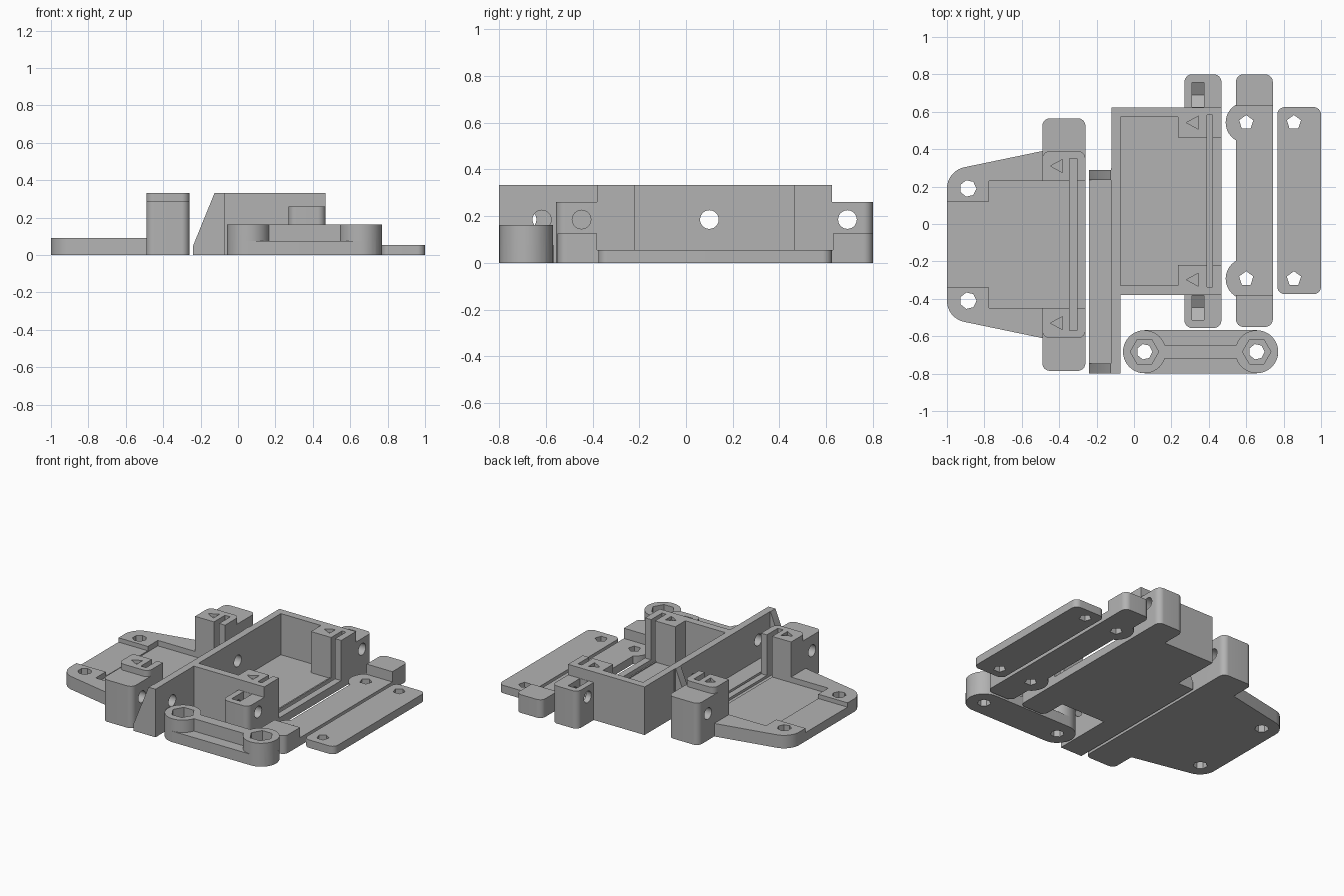
import bpy, bmesh, math
from mathutils import Vector

if "Cube" in bpy.data.objects:
    bpy.data.objects.remove(bpy.data.objects["Cube"], do_unlink=True)

grey = bpy.data.materials.new("plain grey")
grey.use_nodes = True
grey.diffuse_color = (0.45, 0.45, 0.45, 1)
grey.node_tree.nodes["Principled BSDF"].inputs["Base Color"].default_value = (0.45, 0.45, 0.45, 1)


def prism(pts, a, b, axis="z"):
    """Extrude a 2D outline from a to b along an axis."""
    place = {"z": lambda u, v, w: (u, v, w),
             "x": lambda u, v, w: (w, u, v),
             "y": lambda u, v, w: (u, w, v)}[axis]
    bm = bmesh.new()
    low = [bm.verts.new(place(u, v, a)) for u, v in pts]
    high = [bm.verts.new(place(u, v, b)) for u, v in pts]
    bm.faces.new(low)
    bm.faces.new(high)
    n = len(pts)
    for i in range(n):
        j = (i + 1) % n
        bm.faces.new((low[i], low[j], high[j], high[i]))
    bmesh.ops.recalc_face_normals(bm, faces=bm.faces)
    mesh = bpy.data.meshes.new("solid")
    bm.to_mesh(mesh)
    bm.free()
    ob = bpy.data.objects.new("solid", mesh)
    bpy.context.scene.collection.objects.link(ob)
    return ob


def fillet(corners, steps=8):
    """Outline from (x, y, radius) corners."""
    out = []
    for i, (x, y, r) in enumerate(corners):
        p = Vector((x, y))
        if r == 0:
            out.append((x, y))
            continue
        d1 = (Vector(corners[i - 1][:2]) - p).normalized()
        d2 = (Vector(corners[(i + 1) % len(corners)][:2]) - p).normalized()
        half = d1.angle(d2) / 2
        c = p + (d1 + d2).normalized() * r / math.sin(half)
        t = r / math.tan(half)
        s, e = p + d1 * t - c, p + d2 * t - c
        for k in range(steps + 1):
            out.append(tuple(c + s.lerp(e, k / steps).normalized() * r))
    return out


def rect(x0, x1, y0, y1, low=0, high=0):
    """Rectangle with separate radii for its low-y and high-y corners."""
    y0, y1 = min(y0, y1), max(y0, y1)
    return fillet([(x0, y0, low), (x1, y0, low), (x1, y1, high), (x0, y1, high)])


def end_rect(x0, x1, mid, s, near, far, r=0.04):
    """Rectangle on one side of a centre line, rounded at its far end."""
    return rect(x0, x1, mid + s * near, mid + s * far,
                r if s < 0 else 0, r if s > 0 else 0)


def ngon(x, y, r, n, turn=0.0):
    return [(x + r * math.cos(turn + math.tau * i / n),
             y + r * math.sin(turn + math.tau * i / n)) for i in range(n)]


def arrow(x, y):
    return [(x, y), (x + 0.065, y - 0.035), (x + 0.065, y + 0.035)]


def build(name, adds, cuts):
    """Fuse the solids, subtract the cutters, and finish the part."""
    ob = adds[0]
    ob.name = name
    tools = [(t, "UNION") for t in adds[1:]] + [(t, "DIFFERENCE") for t in cuts]
    for tool, op in tools:
        tool.hide_render = True
        m = ob.modifiers.new(op, "BOOLEAN")
        m.operation, m.object, m.solver = op, tool, "EXACT"
    dg = bpy.context.evaluated_depsgraph_get()
    mesh = bpy.data.meshes.new_from_object(ob.evaluated_get(dg))
    ob.modifiers.clear()
    ob.data = mesh
    mesh.name = name
    for tool, _ in tools:
        bpy.data.objects.remove(tool, do_unlink=True)
    mesh.materials.clear()
    mesh.materials.append(grey)
    bpy.ops.object.select_all(action="DESELECT")
    ob.select_set(True)
    bpy.context.view_layer.objects.active = ob
    bpy.ops.object.shade_smooth_by_angle(angle=math.radians(25))


SIDES = (-1, 1)
BORE = 0.185   # height of the sideways bolt holes

# Bracket plate with two towers and bolt ears
mid = -0.11
adds = [prism(fillet([(-1, mid - 0.394, 0.115), (-0.49, mid - 0.5, 0), (-0.26, mid - 0.48, 0),
                      (-0.26, mid + 0.48, 0), (-0.49, mid + 0.5, 0), (-1, mid + 0.394, 0.115)]), 0, 0.09)]
cuts = [prism(rect(-1.1, -0.77, mid - 0.23, mid + 0.23), 0.06, 0.2),
        prism(rect(-0.775, -0.2, mid - 0.34, mid + 0.34), 0.052, 0.6),
        prism(rect(-0.345, -0.305, mid - 0.46, mid + 0.46), 0.035, 0.6)]
for s in SIDES:
    adds += [prism(end_rect(-0.49, -0.26, mid, s, 0.33, 0.675), 0, 0.29),
             prism(end_rect(-0.49, -0.26, mid, s, 0.32, 0.5), 0, 0.333)]
    cuts += [prism(ngon(-0.887, mid + s * 0.30, 0.045, 7), -0.1, 0.3),
             prism(ngon(mid + s * 0.57, BORE, 0.04, 24), -0.6, -0.2, "x"),
             prism(arrow(-0.447, mid + s * 0.42), 0.31, 0.5)]
build("bracket_plate", adds, cuts)

# Open tray with long back wall, sloped gussets, corner posts and nut ears
mid = 0.122
adds = [prism(rect(-0.12, 0.467, mid - 0.502, mid + 0.502), 0, 0.333),
        prism(rect(-0.122, -0.072, -0.8, 0.3), 0, 0.333),
        prism(rect(-0.24, -0.1, -0.8, 0.29), 0, 0.05)]
for y in (-0.8, 0.235):
    adds.append(prism([(-0.24, 0), (-0.1, 0), (-0.1, 0.333), (-0.125, 0.333), (-0.24, 0.05)],
                      y, y + 0.055, "y"))
cuts = [prism(rect(-0.072, 0.6, mid - 0.34, mid + 0.34), 0.055, 0.6),
        prism(rect(-0.072, 0.235, mid - 0.45, mid + 0.45), 0.048, 0.6),
        prism(rect(0.2, 0.38, mid - 0.34, mid + 0.34), 0.048, 0.6),
        prism(rect(0.39, 0.42, mid - 0.46, mid + 0.46), 0.03, 0.6)]
for y in (-0.617, 0.1):
    cuts.append(prism(ngon(y, BORE, 0.04, 24), -0.3, 0, "x"))
for s in SIDES:
    y = mid + s * 0.569
    adds.append(prism(end_rect(0.27, 0.467, mid, s, 0.48, 0.678), 0, 0.26))
    cuts += [prism([(y - 0.065, 0.5), (y - 0.065, 0.147), (y, 0.109), (y + 0.065, 0.147), (y + 0.065, 0.5)],
                   0.31, 0.375, "x"),
             prism(ngon(y, BORE, 0.04, 24), 0.2, 0.6, "x"),
             prism(arrow(0.28, mid + s * 0.42), 0.31, 0.5)]
build("tray", adds, cuts)

# Clamp strip with side lobes and raised ends
mid = 0.125
adds = [prism(rect(0.545, 0.742, mid - 0.675, mid + 0.675, 0.04, 0.04), 0, 0.055)]
cuts = []
for s in SIDES:
    y = mid + s * 0.4175
    adds += [prism(ngon(0.6, y, 0.11, 32), 0, 0.055),
             prism(end_rect(0.545, 0.742, mid, s, 0.505, 0.675), 0, 0.126)]
    cuts.append(prism(ngon(0.6, y, 0.04, 5, math.pi / 2), -0.1, 0.3))
build("clamp_strip", adds, cuts)

# Flat cover strip
build("cover_strip",
      [prism(rect(0.766, 1, mid - 0.5, mid + 0.5, 0.04, 0.04), 0, 0.055)],
      [prism(ngon(0.855, mid + s * 0.4175, 0.04, 5, math.pi / 2), -0.1, 0.3) for s in SIDES])

# Link arm with two nut bosses and a centre rib
cx, cy = 0.356, -0.683
adds = [prism(rect(cx - 0.415, cx + 0.415, cy - 0.115, cy + 0.115, 0.1148, 0.1148), 0, 0.076),
        prism(rect(cx - 0.27, cx + 0.27, cy - 0.036, cy + 0.036), 0.02, 0.162)]
cuts = []
for s in SIDES:
    x = cx + s * 0.3
    adds.append(prism(ngon(x, cy, 0.1148, 40), 0, 0.162))
    cuts += [prism(ngon(x, cy, 0.076, 6), 0.08, 0.3),
             prism(ngon(x, cy, 0.042, 7), -0.1, 0.3)]
build("link_arm", adds, cuts)
